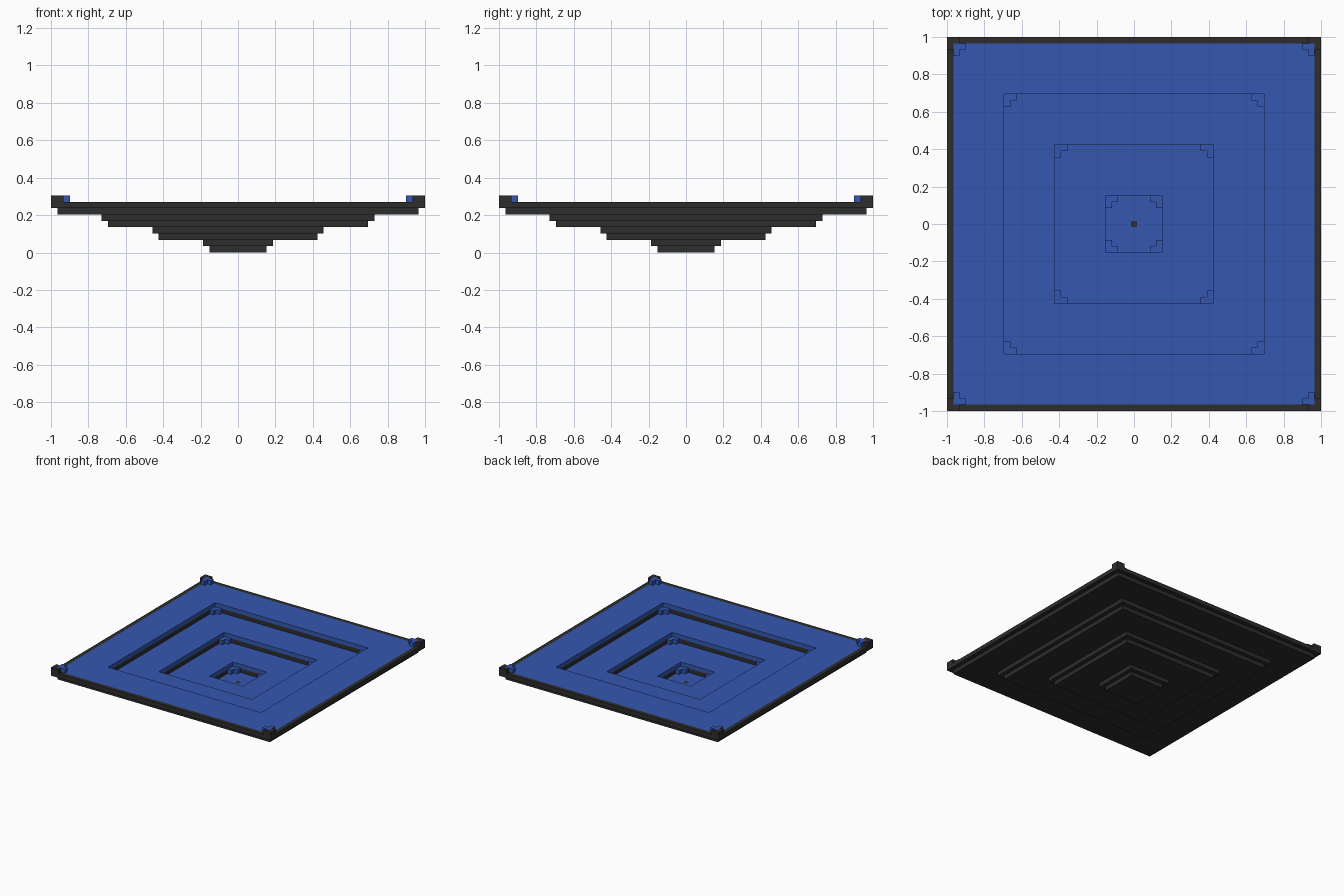
import bpy
import bmesh

U = 2 / 59          # edge of one building block
TIERS = 4           # terraces, each two blocks high
CORNERS = [(1, 1), (-1, 1), (-1, -1), (1, -1)]

cube = bpy.data.objects.get("Cube")
if cube:
    bpy.data.objects.remove(cube, do_unlink=True)


def material(name, colour):
    mat = bpy.data.materials.new(name)
    mat.use_nodes = True
    mat.diffuse_color = colour
    bsdf = next(n for n in mat.node_tree.nodes if n.type == "BSDF_PRINCIPLED")
    bsdf.inputs["Base Color"].default_value = colour
    bsdf.inputs["Roughness"].default_value = 0.8
    return mat


BLACK = material("charcoal black", (0.026, 0.026, 0.026, 1))
BLUE = material("deep blue", (0.034, 0.097, 0.44, 1))


def finish(name, bm, mat):
    bmesh.ops.recalc_face_normals(bm, faces=bm.faces)
    mesh = bpy.data.meshes.new(name)
    bm.to_mesh(mesh)
    bm.free()
    mesh.materials.append(mat)
    obj = bpy.data.objects.new(name, mesh)
    bpy.context.collection.objects.link(obj)
    return obj


def square_frame(name, inner, outer, layer, mat, height=1):
    """Square ring between two half widths, in block units."""
    bm = bmesh.new()
    section = [(inner, layer), (outer, layer),
               (outer, layer + height), (inner, layer + height)]
    loops = [[bm.verts.new((sx * r * U, sy * r * U, z * U)) for r, z in section]
             for sx, sy in CORNERS]
    for i in range(4):
        a, b = loops[i], loops[(i + 1) % 4]
        for j in range(4):
            k = (j + 1) % 4
            bm.faces.new((a[j], a[k], b[k], b[j]))
    return finish(name, bm, mat)


def corner_brackets(name, half, layer, mat):
    """L-shaped, three-block brackets in the four corners of a square."""
    bm = bmesh.new()
    a, b, c = half, half - 1, half - 2
    outline = [(a, a), (c, a), (c, b), (b, b), (b, c), (a, c)]
    for sx, sy in CORNERS:
        verts = [bm.verts.new((sx * x * U, sy * y * U, layer * U))
                 for x, y in outline]
        base = bm.faces.new(verts)
        top = bmesh.ops.extrude_face_region(bm, geom=[base], use_keep_orig=True)
        moved = [v for v in top["geom"] if isinstance(v, bmesh.types.BMVert)]
        bmesh.ops.translate(bm, verts=moved, vec=(0, 0, U))
    return finish(name, bm, mat)


# Terraces: black base, black rim, blue floor and blue corner brackets
hole = 0.5
for t in range(TIERS):
    half = 4.5 + 8 * t
    square_frame(f"terrace_base_{t + 1}", hole, half, 2 * t, BLACK)
    square_frame(f"terrace_rim_{t + 1}", half, half + 1, 2 * t + 1, BLACK)
    square_frame(f"terrace_floor_{t + 1}", hole, half, 2 * t + 1, BLUE)
    corner_brackets(f"terrace_brackets_{t + 1}", half, 2 * t + 2, BLUE)
    hole = half

# Raised black posts on the outer corners
corner_brackets("outer_corner_posts", hole + 1, 2 * TIERS, BLACK)

# Single black block in the middle of the lowest floor
bm = bmesh.new()
bmesh.ops.create_cube(bm, size=1)
bmesh.ops.scale(bm, verts=bm.verts, vec=(U, U, 2 * U))
bmesh.ops.translate(bm, verts=bm.verts, vec=(0, 0, U))
finish("centre_block", bm, BLACK)
